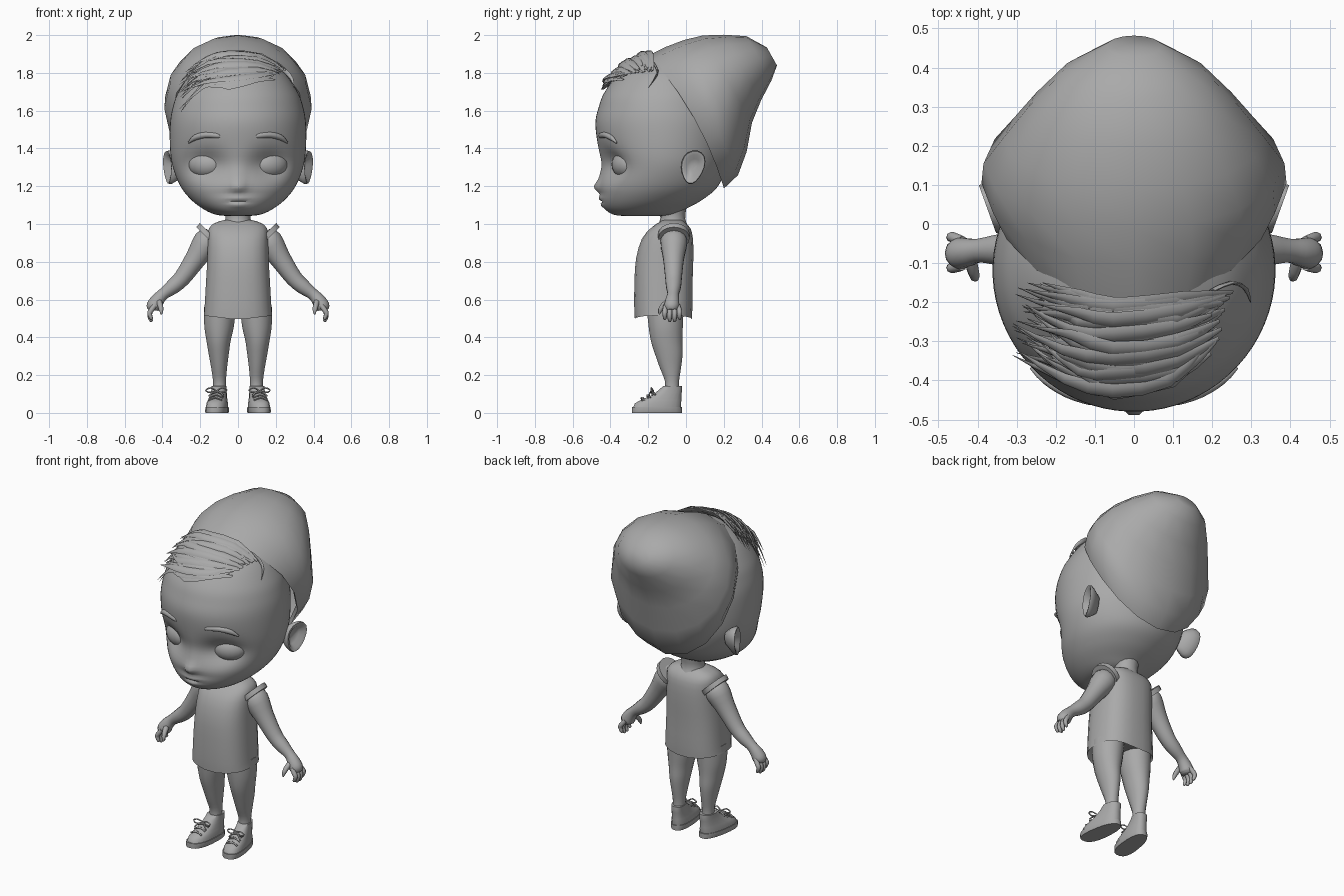
import bpy, bmesh, math, random
from mathutils import Vector

if "Cube" in bpy.data.objects:
    bpy.data.objects.remove(bpy.data.objects["Cube"])

random.seed(4)
clay = bpy.data.materials.new("clay_grey")
clay.diffuse_color = (0.4, 0.4, 0.4, 1)
clay.use_nodes = True
clay.node_tree.nodes["Principled BSDF"].inputs["Base Color"].default_value = clay.diffuse_color


def finish(name, bm, angle=60):
    bmesh.ops.recalc_face_normals(bm, faces=bm.faces[:])
    me = bpy.data.meshes.new(name)
    bm.to_mesh(me)
    bm.free()
    ob = bpy.data.objects.new(name, me)
    bpy.context.collection.objects.link(ob)
    me.materials.append(clay)
    bpy.ops.object.select_all(action='DESELECT')
    ob.select_set(True)
    bpy.context.view_layer.objects.active = ob
    bpy.ops.object.shade_smooth_by_angle(angle=math.radians(angle))
    return ob


def smooth_rows(rows, n):
    """Catmull-Rom interpolation of tuples."""
    out = []
    for i in range(len(rows) - 1):
        p = [rows[max(i - 1, 0)], rows[i], rows[i + 1], rows[min(i + 2, len(rows) - 1)]]
        for k in range(n):
            t = k / n
            out.append(tuple(0.5 * (2 * b + (c - a) * t + (2 * a - 5 * b + 4 * c - d) * t * t
                                    + (3 * b - a - 3 * c + d) * t ** 3) for a, b, c, d in zip(*p)))
    return out + [tuple(rows[-1])]


def skin(bm, rings, caps=(True, True)):
    vs = [[bm.verts.new(p) for p in r] for r in rings]
    n = len(vs[0])
    for a, b in zip(vs, vs[1:]):
        for i in range(n):
            bm.faces.new((a[i], a[(i + 1) % n], b[(i + 1) % n], b[i]))
    for r, c in ((vs[0], caps[0]), (vs[-1], caps[1])):
        if c:
            bm.faces.new(r)


def oval(cx, cy, z, rx, ry, n, e=2.0):
    pts = []
    for i in range(n):
        a = 2 * math.pi * (i + 0.5) / n
        c, s = math.cos(a), math.sin(a)
        pts.append(Vector((cx + rx * math.copysign(abs(c) ** (2 / e), c),
                           cy + ry * math.copysign(abs(s) ** (2 / e), s), z)))
    return pts


def tube(bm, rows, n=8, steps=3, flat=1.0, up=(0, 1, 0)):
    """Round tube along (x, y, z, radius) rows, scaled by flat along up."""
    rows = smooth_rows(rows, steps)
    pts = [Vector(r[:3]) for r in rows]
    rings = []
    for i, p in enumerate(pts):
        t = (pts[min(i + 1, len(pts) - 1)] - pts[max(i - 1, 0)]).normalized()
        u = Vector(up)
        u = (u - t * u.dot(t)).normalized()
        v = t.cross(u)
        r = max(rows[i][3], 0.0008)
        rings.append([p + r * (math.cos(2 * math.pi * k / n) * v + flat * math.sin(2 * math.pi * k / n) * u)
                      for k in range(n)])
    skin(bm, rings)


# Head: rows of z, half width, front y, back y, with sculpted face
head_rows = [(1.042, .05, -.32, -.14), (1.05, .12, -.385, -.06), (1.08, .185, -.43, .0), (1.13, .25, -.452, .09),
             (1.2, .305, -.46, .17), (1.3, .345, -.452, .21), (1.4, .36, -.465, .23), (1.53, .36, -.48, .24),
             (1.62, .345, -.462, .22), (1.7, .315, -.43, .2), (1.8, .245, -.35, .14), (1.87, .14, -.24, .05),
             (1.885, .05, -.15, -.05)]
bumps = [(0, 1.195, .035, .03, -.03), (0, 1.25, .025, .06, -.01), (0, 1.135, .05, .014, -.012),
         (0, 1.118, .05, .006, .012), (0, 1.1, .04, .014, -.01), (0, 1.16, .12, .02, .008),
         (.17, 1.315, .1, .075, .06), (-.17, 1.315, .1, .075, .06)]
bm = bmesh.new()
rings = []
for z, rx, yf, yb in smooth_rows(head_rows, 5):
    rings.append(oval(0, (yf + yb) / 2, z, rx, (yb - yf) / 2, 72))
    for p in rings[-1]:
        if p.y < -.15:
            p.y += sum(a * math.exp(-((p.x - x0) / sx) ** 2 - ((p.z - z0) / sz) ** 2)
                       for x0, z0, sx, sz, a in bumps)
skin(bm, rings)
finish("head", bm)

# Eyes, brows and ears
for s, side in ((1, "left"), (-1, "right")):
    bm = bmesh.new()
    bmesh.ops.create_uvsphere(bm, u_segments=20, v_segments=14, radius=1)
    a = s * math.radians(24)
    for v in bm.verts:
        x, y, z = v.co.x * .1, v.co.y * .07, v.co.z * .074
        v.co = (s * .168 + x * math.cos(a) - y * math.sin(a), -.318 + x * math.sin(a) + y * math.cos(a), 1.315 + z)
    finish(side + "_eye", bm)

    bm = bmesh.new()
    tube(bm, [(s * .092, -.452, 1.462, .008), (s * .11, -.45, 1.468, .015), (s * .17, -.43, 1.472, .016),
              (s * .225, -.397, 1.458, .015), (s * .262, -.368, 1.43, .005)], 8, 3, .9)
    finish(side + "_eyebrow", bm)

    # Ear: oval shell with a raised outer rim and a sunken bowl
    bm = bmesh.new()
    shells = [(.5, -.05), (.85, -.012), (1.0, .012), (.95, .026), (.75, .022), (.5, .002), (.15, -.004)]
    rings = []
    for k, off in shells:
        ring = []
        for i in range(18):
            a = 2 * math.pi * i / 18
            c, w = math.cos(a), math.sin(a)
            y = .036 + k * c * (.062 + .014 * w) + .012 * w
            ring.append(Vector((s * (.348 + off + .36 * (y - .036)), y, 1.3 + k * .09 * w)))
        rings.append(ring)
    skin(bm, rings)
    finish(side + "_ear", bm)

# Cap: rings stacked along an axis that leans back from the slanted rim
bm = bmesh.new()
axis, along = Vector((0, .87, .49)), Vector((0, -.49, .87))
cap_rows = [(0, -.41, .4, .352), (.1, -.385, .395, .39), (.2, -.3, .38, .385), (.3, -.18, .352, .335),
            (.4, -.1, .3, .27), (.5, -.035, .235, .185), (.565, .02, .13, .07)]
rings = []
for j, (t, lo, hi, w) in enumerate(cap_rows):
    ring = []
    for i in range(16):
        a = 2 * math.pi * i / 16
        dip = .045 * math.cos(a) ** 2 * max(0, 1 - t / .2)
        ring.append(Vector((0, 0, 1.545)) + axis * (t + dip)
                    + along * ((lo + hi) / 2 + (hi - lo) / 2 * math.sin(a)) + Vector((w * math.cos(a), 0, 0)))
    rings.append(ring)
inner = [p * 1.0 for p in rings[0]]
mid = sum(inner, Vector()) / 16
rings.insert(0, [p.lerp(mid, .06) + axis * .02 for p in inner])
skin(bm, rings, (False, True))
finish("knit_cap", bm, 80)


# Swept fringe: tapered locks running over the scalp
def scalp(x, y, lift):
    q = 1 - (x / .36) ** 2 - ((y + .12) / .36) ** 2
    p = Vector((x, y + .12, .37 * math.sqrt(max(q, .03))))
    return p * lift + Vector((0, -.12, 1.53))


bm = bmesh.new()
for i in range(46):
    f = (i % 23) / 22
    j = lambda d: random.uniform(-d, d)
    lift = random.uniform(1.01, 1.055)
    cut = random.uniform(.7, 1)
    x0 = .225 - .05 * f + j(.02)
    path = [(x0, -.165 - .15 * f + j(.012)), (x0 * .5, -.19 - .205 * f + j(.012)),
            (-.05, -.2 - .215 * f + j(.012)), (-.18 * cut, -.19 - .2 * f + j(.015)),
            (-.3 * cut, -.16 - .17 * f + j(.02))]
    rad = (.006, .022, .024, .017, .0)
    rows = [(*scalp(x, y, lift + .012 * k * (i % 3 == 0)), r) for k, ((x, y), r) in enumerate(zip(path, rad))]
    tube(bm, rows, 6, 2, .35, (0, -.6, .8))
tube(bm, [(.2, -.17, 1.85, .012), (.25, -.15, 1.81, .012), (.285, -.165, 1.77, .008), (.298, -.2, 1.72, .0)],
     6, 2, .4)
finish("swept_hair", bm, 40)

# Sleeveless top and neck: rows of z, half width, front y, back y
bm = bmesh.new()
top_rows = [(.505, .182, -.272, .032), (.56, .178, -.275, .035), (.7, .17, -.274, .036), (.82, .163, -.265, .04),
            (.92, .16, -.235, .038), (.975, .155, -.19, .025), (1.005, .125, -.15, .0), (1.022, .07, -.12, -.02)]
rings = [oval(0, (f + b) / 2, z, w, (b - f) / 2, 24, 2.6) for z, w, f, b in smooth_rows(top_rows, 2)]
for p in rings[0]:
    p.z += .022 * abs(p.x) / .18 - .012
skin(bm, [[Vector((p.x * .9, -.12 + (p.y + .12) * .9, p.z + .03)) for p in rings[0]]] + rings)
finish("sleeveless_top", bm)
bm = bmesh.new()
tube(bm, [(0, -.07, .98, .085), (0, -.07, 1.03, .066), (0, -.07, 1.1, .075)], 16)
finish("neck", bm)

for s, side in ((1, "left"), (-1, "right")):
    # Arm, palm, fingers and thumb
    bm = bmesh.new()
    tube(bm, [(s * .135, -.062, .935, .05), (s * .165, -.064, .905, .072), (s * .225, -.066, .815, .056),
              (s * .295, -.066, .715, .045), (s * .345, -.066, .668, .04), (s * .395, -.068, .63, .031),
              (s * .425, -.072, .598, .036), (s * .445, -.075, .565, .04), (s * .45, -.075, .545, .03)], 14, 3, 1.0)
    finish(side + "_arm", bm)
    bm = bmesh.new()
    for k in range(4):
        y = -.112 + .026 * k
        n = .012 * (k in (0, 3))
        tube(bm, [(s * .44, -.075 + (y + .073) * .8, .57, .014), (s * .462, y, .54, .0135),
                  (s * .468, y, .512 + n, .0125), (s * .458, y, .487 + n, .009), (s * .455, y, .482 + n, .003)], 8, 2)
    tube(bm, [(s * .42, -.085, .595, .017), (s * .412, -.118, .57, .015), (s * .407, -.136, .545, .012),
              (s * .405, -.142, .522, .004)], 8, 2, 1, (1, 0, 0))
    finish(side + "_fingers", bm)

    # Armhole trim
    bm = bmesh.new()
    tube(bm, [(s * .142, -.064, .945, .085), (s * .162, -.064, .925, .083)], 16, 1)
    finish(side + "_armhole", bm)

    # Leg: z, centre x, half width, front y, back y
    bm = bmesh.new()
    leg = [(.12, .098, .034, -.112, -.036), (.17, .098, .035, -.113, -.036), (.24, .1, .043, -.14, -.025),
           (.31, .102, .054, -.165, -.017), (.38, .103, .065, -.187, -.018), (.46, .1, .08, -.2, -.015),
           (.56, .095, .086, -.21, -.01)]
    skin(bm, [oval(s * x, (f + b) / 2, z, w, (b - f) / 2, 16) for z, x, w, f, b in smooth_rows(leg, 3)])
    finish(side + "_leg", bm)

    # Shoe: flat sole under a rounded upper, toes turned slightly out
    def turned(p):
        return Vector((p.x + s * (-.12 * (p.y + .08)), p.y, p.z))

    def shoe_ring(z, w, f, b, e=2.5):
        return [turned(Vector((s * .1 + p.x * (1 + .7 * (-.155 - p.y)), p.y, p.z)))
                for p in oval(0, (f + b) / 2, z, w, (b - f) / 2, 20, e)]
    bm = bmesh.new()
    skin(bm, [shoe_ring(z, w, -.288, -.02) for z, w in ((0, .056), (.006, .059), (.03, .058))])
    finish(side + "_sole", bm, 40)
    bm = bmesh.new()
    skin(bm, [shoe_ring(*r) for r in ((.028, .055, -.282, -.026), (.05, .054, -.272, -.024), (.066, .05, -.245, -.024),
                                      (.085, .046, -.2, -.024), (.105, .043, -.165, -.022), (.125, .041, -.14, -.02),
                                      (.142, .041, -.122, -.022), (.142, .034, -.112, -.035))])
    finish(side + "_shoe", bm)

    # Laces: crossing bars plus a bow
    bm = bmesh.new()
    for y, z in ((-.225, .08), (-.195, .094), (-.17, .11)):
        for d in (-1, 1):
            pts = [(-.036, .0, -.014), (0, -.007 - .004 * d, .0), (.036, -.0, -.014)]
            tube(bm, [(*turned(Vector((s * .102 + x, y + dy + d * x * .2, z + dz))), .0045) for x, dy, dz in pts],
                 6, 2, 1, (0, 0, 1))
    for d in (-1, 1):
        for loop in ([(0, 0, 0), (.03, -.012, .016), (.056, -.012, .004), (.035, -.016, -.008), (0, 0, 0)],
                     [(0, 0, 0), (.02, -.018, -.008), (.04, -.025, -.028)]):
            tube(bm, [(*turned(Vector((s * .102 + d * x, -.172 + y, .116 + z))), .004) for x, y, z in loop],
                 6, 3, 1, (0, .6, .8))
    finish(side + "_laces", bm)
